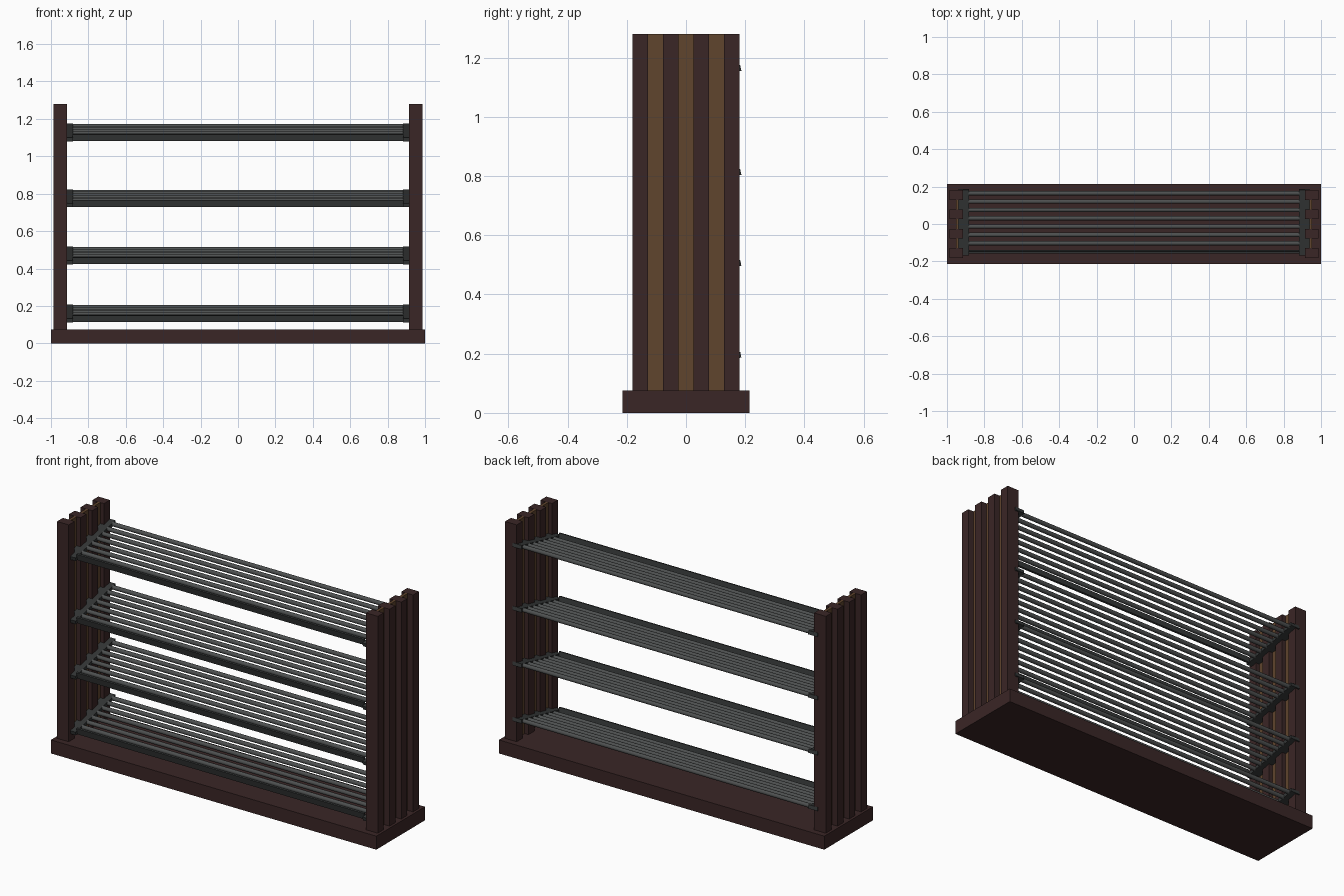
import bpy, math
from mathutils import Matrix, Vector

if "Cube" in bpy.data.objects:
    bpy.data.objects.remove(bpy.data.objects["Cube"])


def mat(name, c):
    m = bpy.data.materials.new(name)
    m.diffuse_color = (*c, 1)
    m.use_nodes = True
    m.node_tree.nodes["Principled BSDF"].inputs["Base Color"].default_value = m.diffuse_color
    return m


DARK = mat("dark_wood", (0.042, 0.019, 0.019))
BROWN = mat("brown_wood", (0.115, 0.058, 0.026))
STEEL = mat("grey_steel", (0.075, 0.08, 0.08))
IRON = mat("dark_iron", (0.035, 0.038, 0.038))
TILT = math.atan(0.075 / 0.35)


def box(name, lo, hi, m, xf=Matrix()):
    lo, hi = Vector(lo), Vector(hi)
    bpy.ops.mesh.primitive_cube_add(size=1)
    o = bpy.context.object
    o.name = name
    o.data.transform(xf @ Matrix.Translation((lo + hi) / 2) @ Matrix.Diagonal((*(hi - lo), 1)))
    o.data.materials.append(m)
    return o


def rod(name, y, r, length, m, xf):
    bpy.ops.mesh.primitive_cylinder_add(vertices=16, radius=r, depth=length)
    o = bpy.context.object
    o.name = name
    o.data.transform(xf @ Matrix.Translation((0, y, 0)) @ Matrix.Rotation(math.pi / 2, 4, 'Y'))
    o.data.materials.append(m)
    bpy.ops.object.shade_smooth_by_angle(angle=math.radians(40))
    return o


# plinth
box("base", (-1, -0.214, 0), (1, 0.214, 0.075), DARK)

# slatted uprights: four thick slats with a thin panel showing between them
for s in (-1, 1):
    for i in range(4):
        y = -0.155 + i * 0.31 / 3
        xs = sorted((s * 0.914, s * 0.986))
        box("upright_slat", (xs[0], y - 0.026, 0.075), (xs[1], y + 0.026, 1.28), DARK)
        if i < 3:
            xs = sorted((s * 0.937, s * 0.953))
            box("upright_panel", (xs[0], y + 0.026, 0.075), (xs[1], y + 0.0774, 1.28), BROWN)

# tilted shelves: end brackets, seven rods, front lip
for top in (1.175, 0.824, 0.517, 0.207):
    xf = Matrix.Translation((0, 0.01, top - 0.0475)) @ Matrix.Rotation(TILT, 4, 'X')
    for s in (-1, 1):
        xs = sorted((s * 0.882, s * 0.937))
        box("shelf_bracket", (xs[0], -0.179, -0.01), (xs[1], 0.179, 0.01), IRON, xf)
    for i in range(7):
        rod("shelf_rod", 0.158 - i * 0.0455, 0.0115, 1.77, STEEL, xf)
    box("shelf_front_lip", (-0.884, -0.166, -0.012), (0.884, -0.156, 0.024), IRON, xf)
